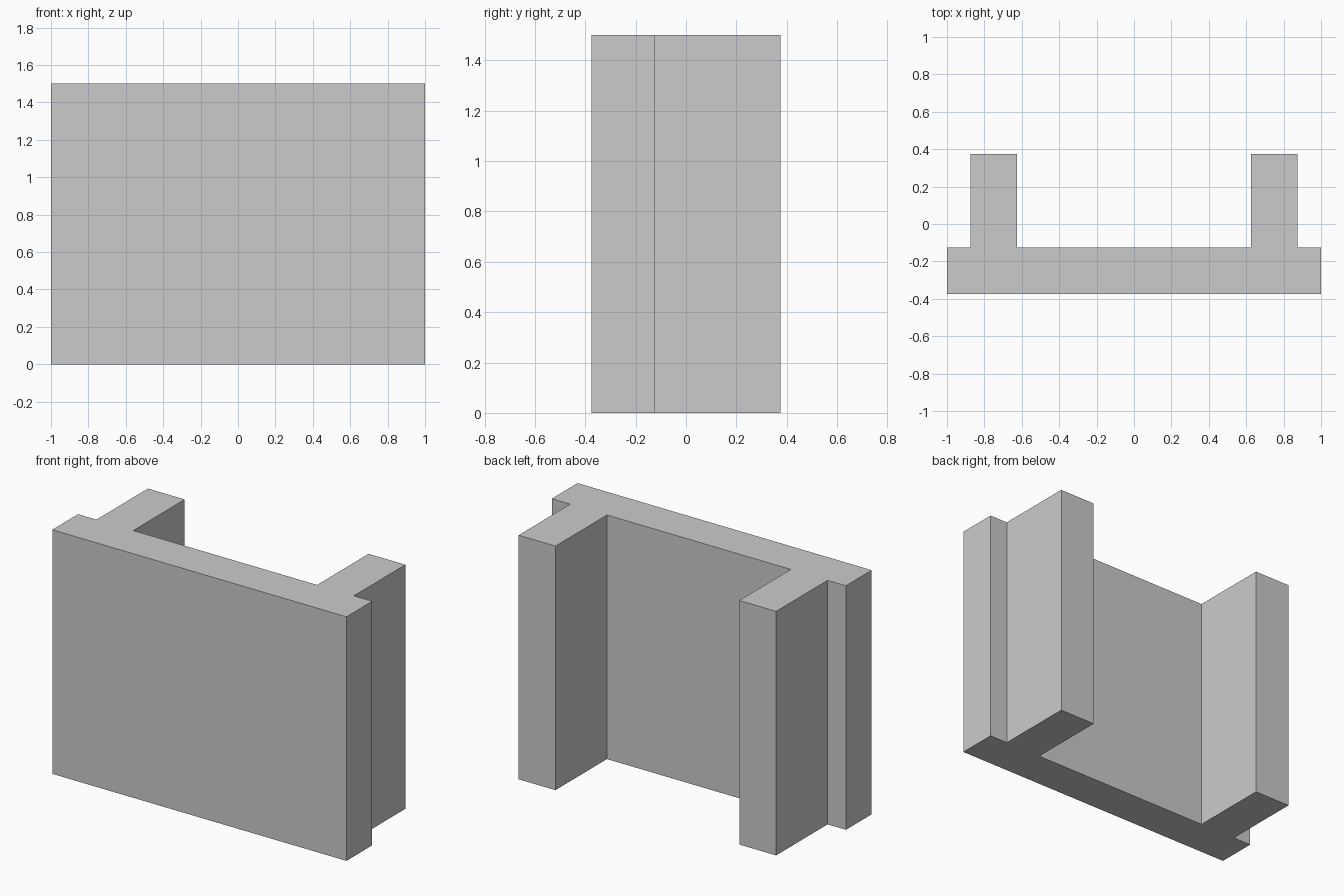
import bpy
import bmesh

if "Cube" in bpy.data.objects:
    bpy.data.objects.remove(bpy.data.objects["Cube"])

HEIGHT = 1.5

# Right half of the plan outline: front panel with a rib behind it
half = [(1.0, -0.375), (1.0, -0.125), (0.875, -0.125),
        (0.875, 0.375), (0.625, 0.375), (0.625, -0.125)]
outline = half + [(-x, y) for x, y in reversed(half)]

# Ribbed wall panel: outline extruded straight up
bm = bmesh.new()
base = bm.faces.new([bm.verts.new((x, y, 0)) for x, y in outline])
ext = bmesh.ops.extrude_face_region(bm, geom=[base], use_keep_orig=True)
top = [v for v in ext["geom"] if isinstance(v, bmesh.types.BMVert)]
bmesh.ops.translate(bm, verts=top, vec=(0, 0, HEIGHT))
bmesh.ops.recalc_face_normals(bm, faces=bm.faces)

mesh = bpy.data.meshes.new("ribbed_wall_panel")
bm.to_mesh(mesh)
bm.free()
panel = bpy.data.objects.new("ribbed_wall_panel", mesh)
bpy.context.collection.objects.link(panel)
